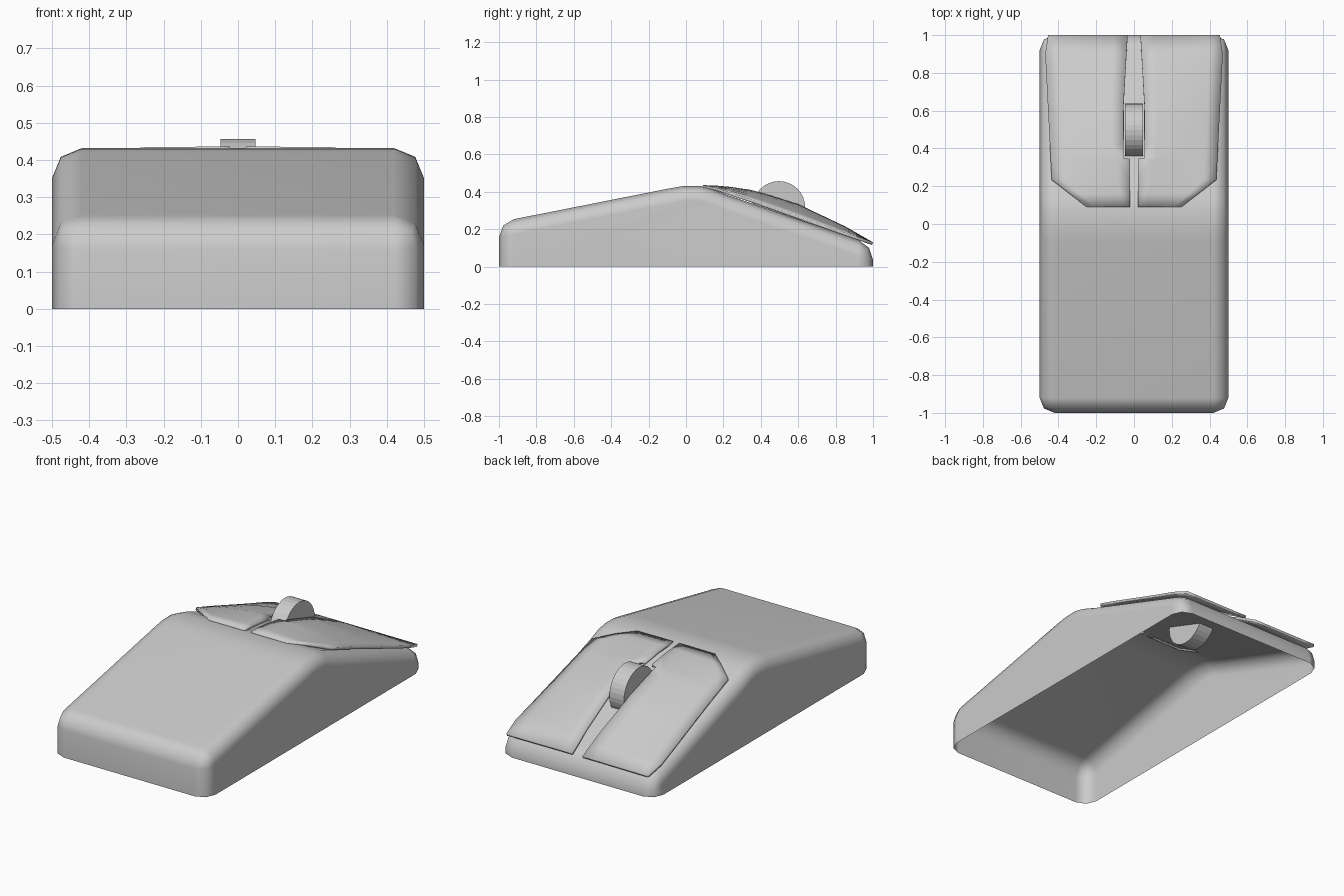
import bpy, bmesh, math

if "Cube" in bpy.data.objects:
    bpy.data.objects.remove(bpy.data.objects["Cube"])


def make_object(name, bm):
    mesh = bpy.data.meshes.new(name)
    bm.to_mesh(mesh)
    bm.free()
    obj = bpy.data.objects.new(name, mesh)
    bpy.context.collection.objects.link(obj)
    return obj


def interp(points, t):
    for (a, za), (b, zb) in zip(points, points[1:]):
        if t <= b:
            return za + (zb - za) * (t - a) / (b - a)
    return points[-1][1]


# Body: side profile extruded across x, rounded edges, open underneath
profile = [(-1, 0), (-1, 0.238), (-0.09, 0.418), (-0.02, 0.43), (0.07, 0.432),
           (0.14, 0.415), (0.21, 0.387), (1, 0.115), (1, 0)]
bm = bmesh.new()
left = [bm.verts.new((-0.5, y, z)) for y, z in profile]
right = [bm.verts.new((0.5, y, z)) for y, z in profile]
bm.faces.new(left)
bm.faces.new(right[::-1])
n = len(profile)
for i in range(n):
    j = (i + 1) % n
    bm.faces.new((left[i], right[i], right[j], left[j]))
bmesh.ops.recalc_face_normals(bm, faces=bm.faces)
edges = []
for e in bm.edges:
    a, b = e.verts
    on_floor = a.co.z < 0.001 and b.co.z < 0.001
    crosswise = abs(a.co.x - b.co.x) > 0.5
    if not on_floor and (not crosswise or abs(a.co.y) > 0.99):
        edges.append(e)
bmesh.ops.bevel(bm, geom=edges, offset=0.08, segments=2, profile=0.5,
                affect='EDGES', clamp_overlap=False)
bm.normal_update()
floor = [f for f in bm.faces if all(v.co.z < 0.001 for v in f.verts)]
bmesh.ops.delete(bm, geom=floor, context='FACES')
for f in bm.faces:
    f.smooth = True
body = make_object("body_shell", bm)
body.modifiers.new("normals", 'WEIGHTED_NORMAL')

# Click buttons: domed sheet with a wheel notch, thickened and mirrored
inner_z = [(0.09, 0.436), (0.2, 0.432), (0.37, 0.407), (0.6, 0.335), (0.85, 0.216), (1, 0.13)]
outer_z = [(0.09, 0.432), (0.235, 0.394), (1, 0.13)]
inner_x = [(0.09, 0.022), (0.345, 0.022), (0.35, 0.055), (0.64, 0.055), (1, 0.034)]
outer_x = [(0.09, 0.25), (0.235, 0.436), (0.9, 0.47), (1, 0.455)]
rows = [0.09, 0.16, 0.235, 0.345, 0.35, 0.42, 0.5, 0.6, 0.64, 0.75, 0.85, 0.9, 1.0]
cols = 6
bm = bmesh.new()
grid = []
for y in rows:
    x0, x1 = interp(inner_x, y), interp(outer_x, y)
    zi, zo = interp(inner_z, y), interp(outer_z, y)
    row = []
    for c in range(cols + 1):
        x = x0 + (x1 - x0) * c / cols
        row.append(bm.verts.new((x, y, zo + (zi - zo) * (1 - min(1, x / 0.46) ** 2))))
    grid.append(row)
for r0, r1 in zip(grid, grid[1:]):
    for c in range(cols):
        bm.faces.new((r0[c], r0[c + 1], r1[c + 1], r1[c]))
buttons = make_object("click_buttons", bm)
solid = buttons.modifiers.new("thickness", 'SOLIDIFY')
solid.thickness = 0.015
solid.offset = -1
mirror = buttons.modifiers.new("mirror", 'MIRROR')
mirror.use_mirror_merge = False
bpy.context.view_layer.objects.active = buttons
buttons.select_set(True)
bpy.ops.object.shade_smooth_by_angle(angle=math.radians(30))

# Scroll wheel
bpy.ops.mesh.primitive_cylinder_add(vertices=32, radius=0.14, depth=0.094,
                                    location=(0, 0.497, 0.317),
                                    rotation=(0, math.pi / 2, 0))
bpy.context.object.name = "scroll_wheel"
